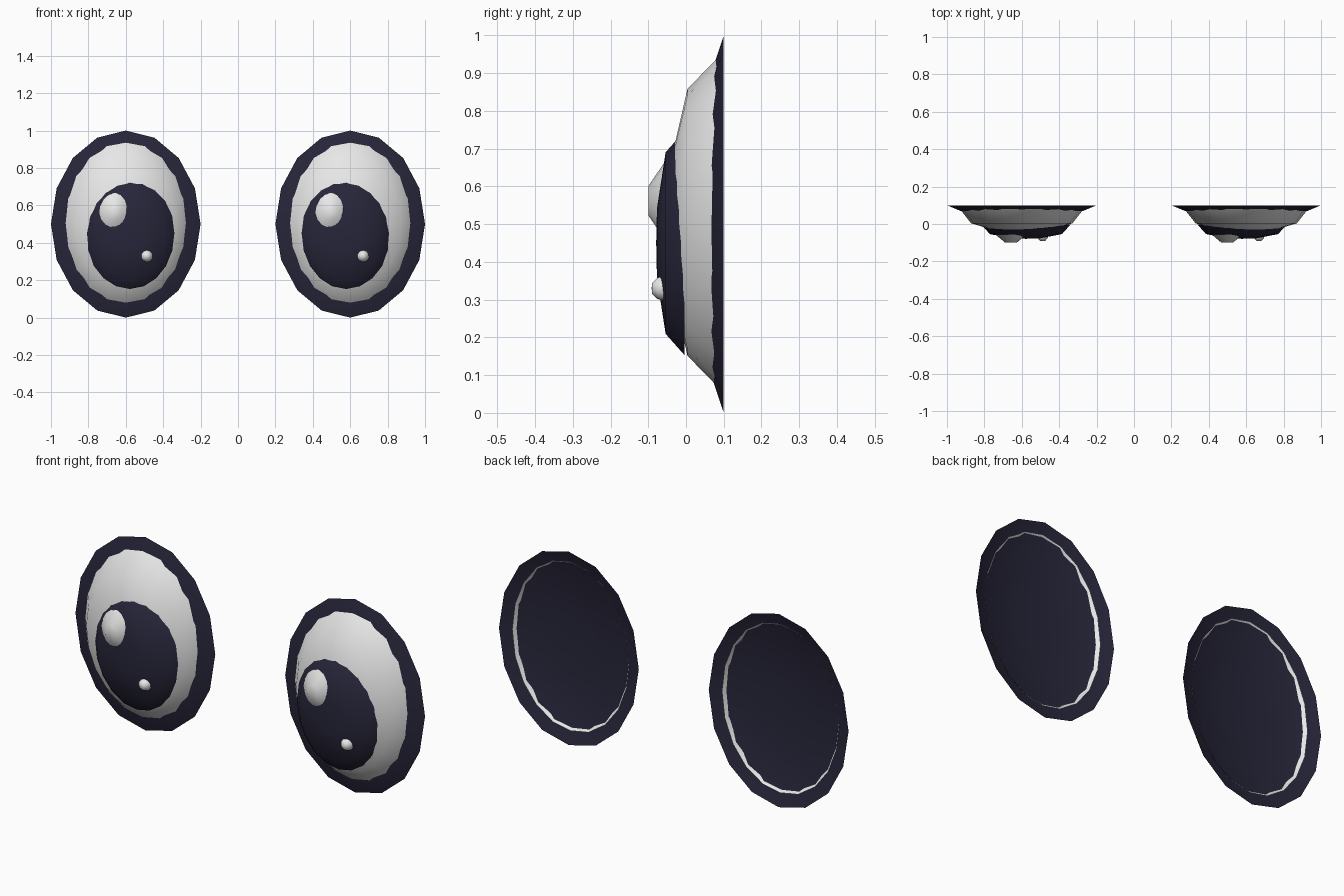
import bpy, bmesh, math

if "Cube" in bpy.data.objects:
    bpy.data.objects.remove(bpy.data.objects["Cube"])


def material(name, rgb):
    m = bpy.data.materials.new(name)
    m.diffuse_color = (*rgb, 1)
    m.use_nodes = True
    m.node_tree.nodes["Principled BSDF"].inputs["Base Color"].default_value = m.diffuse_color
    return m


DARK = material("dark_navy", (0.02, 0.019, 0.042))
WHITE = material("white", (0.85, 0.85, 0.85))


def dome(name, cx, cz, rx, rz, profile, sides, mat):
    """Open elliptical dome facing -y; profile is (radius factor, y), last one is the pole."""
    bm = bmesh.new()
    rings = []
    for f, y in profile[:-1]:
        ring = []
        for i in range(sides):
            a = 2 * math.pi * i / sides
            ring.append(bm.verts.new((cx + rx * f * math.sin(a), y, cz + rz * f * math.cos(a))))
        rings.append(ring)
    pole = bm.verts.new((cx, profile[-1][1], cz))
    for i in range(sides):
        j = (i + 1) % sides
        for a, b in zip(rings, rings[1:]):
            bm.faces.new((a[i], a[j], b[j], b[i]))
        bm.faces.new((rings[-1][i], rings[-1][j], pole))
    bm.normal_update()
    if sum(f.normal.y for f in bm.faces) > 0:
        bmesh.ops.reverse_faces(bm, faces=bm.faces[:])
    for f in bm.faces:
        f.smooth = True
    me = bpy.data.meshes.new(name)
    bm.to_mesh(me)
    bm.free()
    me.materials.append(mat)
    ob = bpy.data.objects.new(name, me)
    bpy.context.collection.objects.link(ob)
    return ob


def bulge(base, depth):
    """Round profile with rings at 0, 36 and 72 degrees plus the pole."""
    return [(math.cos(math.radians(a)), base - depth * math.sin(math.radians(a)))
            for a in (0, 36, 72, 90)]


for side, label in ((-1, "left"), (1, "right")):
    cx = 0.6 * side
    ix = 0.578 * side
    # dark shallow rim dish, also seen from behind
    dome(label + "_rim", cx, 0.5, 0.4, 0.5, bulge(0.1, 0.054), 16, DARK)
    # white of the eye
    dome(label + "_eye_white", cx, 0.505, 0.335, 0.437, bulge(0.085, 0.138), 20, WHITE)
    # pupil, set slightly inwards and low
    dome(label + "_pupil", ix, 0.45, 0.238, 0.297,
         [(1, -0.004), (0.81, -0.054), (0.31, -0.077), (0, -0.079)], 20, DARK)
    # highlights sit on the same side of both eyes
    dome(label + "_large_highlight", ix - 0.08, 0.562, 0.084, 0.105,
         [(1, -0.055), (0.38, -0.099), (0, -0.1)], 16, WHITE)
    dome(label + "_small_highlight", ix + 0.09, 0.33, 0.033, 0.033,
         [(1, -0.06), (0.85, -0.076), (0.42, -0.09), (0, -0.091)], 10, WHITE)
